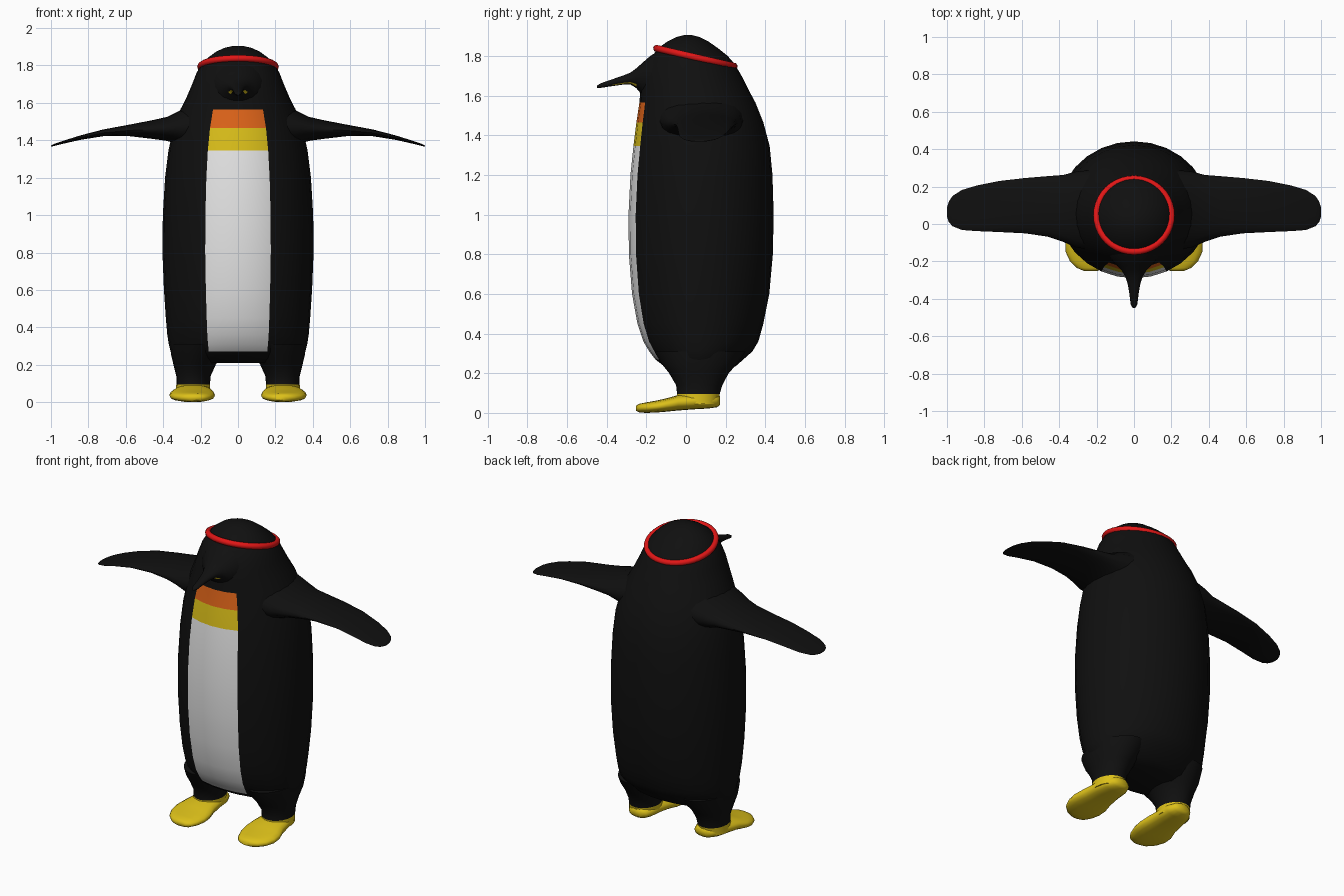
import bpy, bmesh, math
from mathutils import Matrix


def material(name, rgb):
    m = bpy.data.materials.new(name)
    m.diffuse_color = (*rgb, 1)
    return m


black = material("black", (0.005, 0.005, 0.005))
white = material("white", (0.8, 0.8, 0.8))
yellow = material("yellow", (0.72, 0.53, 0.01))
orange = material("orange", (0.75, 0.13, 0.01))
red = material("red", (0.75, 0.008, 0.008))


def oval(axis, pos, a0, a1, b0, b1, n, power=1.0):
    """Closed oval across one axis, spanning a0..a1 and b0..b1."""
    pts = []
    for i in range(n):
        t = 2 * math.pi * i / n
        s, c = math.sin(t), -math.cos(t)
        s = math.copysign(abs(s) ** power, s)
        c = math.copysign(abs(c) ** power, c)
        p = [(a0 + a1) / 2 + (a1 - a0) / 2 * s, (b0 + b1) / 2 + (b1 - b0) / 2 * c]
        p.insert(axis, pos)
        pts.append(p)
    return pts


def loft(name, rings, mats, rule=None, mirror=False, angle=60):
    """Skin rings into a closed smooth solid; rule(ring, column, centre) picks the colour."""
    bm = bmesh.new()
    vs = [[bm.verts.new(p) for p in r] for r in rings]
    n = len(rings[0])
    for k in range(len(vs) - 1):
        for i in range(n):
            j = (i + 1) % n
            f = bm.faces.new((vs[k][i], vs[k][j], vs[k + 1][j], vs[k + 1][i]))
            if rule:
                f.material_index = rule(k, i, f.calc_center_median())
    for r in (vs[0], vs[-1]):
        f = bm.faces.new(r)
        if rule:
            f.material_index = rule(-1, -1, f.calc_center_median())
    bmesh.ops.recalc_face_normals(bm, faces=bm.faces)
    me = bpy.data.meshes.new(name)
    bm.to_mesh(me)
    bm.free()
    for m in mats:
        me.materials.append(m)
    ob = bpy.data.objects.new(name, me)
    bpy.context.collection.objects.link(ob)
    bpy.ops.object.select_all(action='DESELECT')
    ob.select_set(True)
    bpy.context.view_layer.objects.active = ob
    bpy.ops.object.shade_smooth_by_angle(angle=math.radians(angle))
    if mirror:
        ob.modifiers.new("mirror", 'MIRROR').use_mirror_merge = False
    return ob


# Body and head: height, half width, front y, back y
N = 28
profile = [
    (0.21, 0.26, -0.06, 0.19), (0.235, 0.335, -0.11, 0.25), (0.27, 0.36, -0.155, 0.29),
    (0.31, 0.37, -0.185, 0.335), (0.36, 0.378, -0.215, 0.365), (0.45, 0.386, -0.245, 0.39),
    (0.6, 0.396, -0.272, 0.42), (0.8, 0.404, -0.288, 0.438), (1.0, 0.402, -0.29, 0.442),
    (1.2, 0.39, -0.28, 0.436), (1.345, 0.372, -0.265, 0.422), (1.465, 0.345, -0.25, 0.39),
    (1.565, 0.308, -0.235, 0.35), (1.63, 0.275, -0.23, 0.315), (1.7, 0.245, -0.22, 0.28),
    (1.76, 0.222, -0.195, 0.245), (1.80, 0.197, -0.17, 0.21), (1.84, 0.163, -0.14, 0.16),
    (1.875, 0.115, -0.09, 0.11), (1.895, 0.07, -0.05, 0.07), (1.905, 0.025, -0.01, 0.03)]


def belly(k, i, c):
    if i not in (0, 1, N - 2, N - 1) or not 0.27 < c.z < 1.565:
        return 0
    return 1 if c.z < 1.345 else 2 if c.z < 1.465 else 3


loft("body", [oval(2, z, -w, w, f, b, N) for z, w, f, b in profile],
     [black, white, yellow, orange], belly)

# Beak: y, half width, bottom, top; a yellow line runs along each lower edge
beak = [(-0.14, 0.15, 1.55, 1.825), (-0.18, 0.13, 1.57, 1.80), (-0.22, 0.095, 1.60, 1.765),
        (-0.25, 0.065, 1.637, 1.738), (-0.28, 0.047, 1.656, 1.716), (-0.32, 0.034, 1.655, 1.70),
        (-0.37, 0.025, 1.648, 1.683), (-0.43, 0.018, 1.639, 1.662), (-0.45, 0.006, 1.639, 1.65)]
loft("beak", [oval(1, y, -w, w, b, t, 20) for y, w, b, t in beak], [black, yellow],
     lambda k, i, c: int(i in (2, 17) and -0.37 < c.y < -0.25))

# Flippers: x, front y, back y, bottom, top
wing = [(0.22, -0.14, 0.29, 1.34, 1.61), (0.31, -0.125, 0.28, 1.375, 1.56),
        (0.38, -0.095, 0.262, 1.397, 1.525), (0.46, -0.068, 0.256, 1.408, 1.507),
        (0.58, -0.05, 0.246, 1.422, 1.484), (0.72, -0.043, 0.23, 1.422, 1.458),
        (0.84, -0.038, 0.206, 1.403, 1.427), (0.92, -0.032, 0.182, 1.385, 1.402),
        (0.97, -0.012, 0.15, 1.373, 1.385), (0.99, 0.01, 0.12, 1.368, 1.378),
        (1.0, 0.04, 0.09, 1.367, 1.372)]
loft("flipper", [oval(0, x, f, b, lo, hi, 20) for x, f, b, lo, hi in wing], [black], mirror=True)

# Legs with yellow ankles: height, centre x, half width, front y, back y
leg = [(0.045, 0.24, 0.092, -0.05, 0.165), (0.095, 0.24, 0.09, -0.045, 0.17),
       (0.14, 0.238, 0.092, -0.05, 0.183), (0.2, 0.232, 0.113, -0.085, 0.215),
       (0.25, 0.222, 0.135, -0.125, 0.26), (0.31, 0.21, 0.15, -0.16, 0.30)]
loft("leg", [oval(2, z, c - w, c + w, f, b, 20) for z, c, w, f, b in leg], [black, yellow],
     lambda k, i, c: int(c.z < 0.095), mirror=True)

# Feet: y, centre x, half width, bottom, top
foot = [(0.172, 0.23, 0.035, 0.04, 0.085), (0.155, 0.23, 0.062, 0.028, 0.092),
        (0.11, 0.235, 0.085, 0.022, 0.096), (0.04, 0.24, 0.094, 0.018, 0.096),
        (-0.04, 0.242, 0.106, 0.012, 0.09), (-0.10, 0.245, 0.122, 0.006, 0.073),
        (-0.15, 0.245, 0.12, 0.002, 0.062), (-0.20, 0.242, 0.1, 0.0, 0.053),
        (-0.235, 0.235, 0.07, 0.002, 0.046), (-0.252, 0.23, 0.035, 0.01, 0.036)]
loft("foot", [oval(1, y, c - w, c + w, b, t, 16, 0.85) for y, c, w, b, t in foot],
     [yellow], mirror=True)

# Headband: tilted ring around the head
bpy.ops.mesh.primitive_torus_add(major_segments=40, minor_segments=10,
                                 major_radius=0.2, minor_radius=0.018)
band = bpy.context.object
band.name = "headband"
band.data.transform(Matrix.Translation((0, 0.047, 1.793)) @ Matrix.Rotation(math.radians(-13), 4, 'X'))
band.data.materials.append(red)
bpy.ops.object.shade_smooth()
